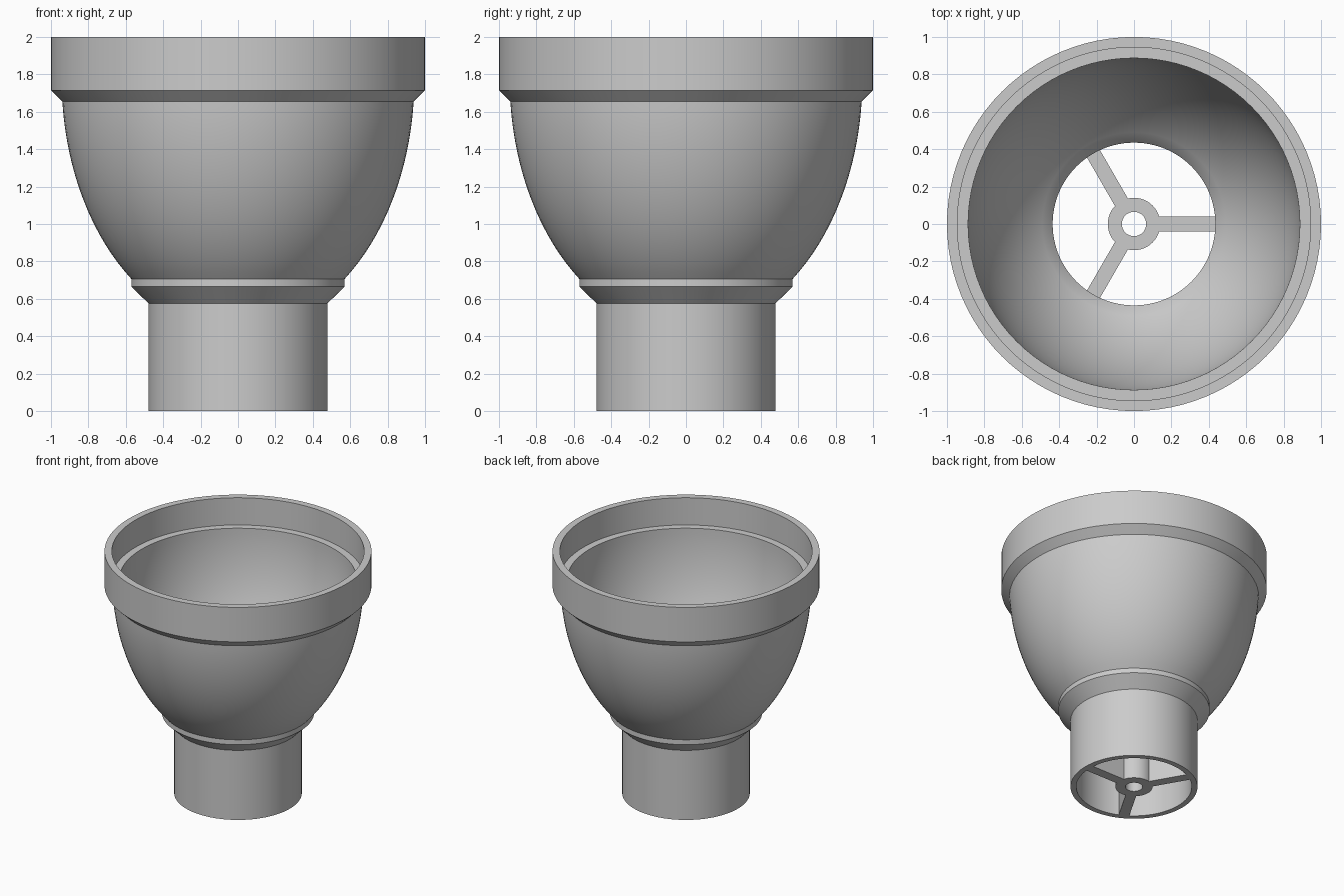
import bpy, bmesh, math
from mathutils import Matrix

cube = bpy.data.objects.get("Cube")
if cube:
    bpy.data.objects.remove(cube, do_unlink=True)

GREY = (0.6, 0.6, 0.6, 1.0)
grey = bpy.data.materials.new("plain grey")
grey.use_nodes = True
grey.diffuse_color = GREY
grey.node_tree.nodes["Principled BSDF"].inputs["Base Color"].default_value = GREY

SEGMENTS = 96


def finish(name, bm):
    bmesh.ops.remove_doubles(bm, verts=bm.verts, dist=1e-5)
    bmesh.ops.recalc_face_normals(bm, faces=bm.faces)
    mesh = bpy.data.meshes.new(name)
    bm.to_mesh(mesh)
    bm.free()
    mesh.materials.append(grey)
    obj = bpy.data.objects.new(name, mesh)
    bpy.context.collection.objects.link(obj)
    bpy.ops.object.select_all(action='DESELECT')
    obj.select_set(True)
    bpy.context.view_layer.objects.active = obj
    bpy.ops.object.shade_smooth_by_angle(angle=math.radians(25))
    return obj


def lathe(name, profile):
    """Revolve a closed (radius, height) profile around z."""
    bm = bmesh.new()
    verts = [bm.verts.new((r, 0, z)) for r, z in profile]
    edges = [bm.edges.new((v, verts[i - 1])) for i, v in enumerate(verts)]
    bmesh.ops.spin(bm, geom=verts + edges, cent=(0, 0, 0), axis=(0, 0, 1),
                   angle=math.tau, steps=SEGMENTS, use_duplicate=False)
    return finish(name, bm)


def bowl_curve(radius, depth, z_start, z_end, steps=24):
    """Elliptical bowl wall, widest at the ledge height."""
    points = []
    for i in range(steps + 1):
        z = z_start + (z_end - z_start) * i / steps
        points.append((radius * math.sqrt(1 - ((LEDGE - z) / depth) ** 2), z))
    return points


# Funnel shell: tube, collar, bowl, rim, inner ledge and inner wall
LEDGE = 1.775
TUBE_INNER = 0.435
outer = [(0.478, 0), (0.478, 0.575), (0.57, 0.665)]
outer += bowl_curve(0.943, 1.342, 0.705, 1.655)
rim = [(1, 1.715), (1, 2), (0.945, 2), (0.945, LEDGE)]
inner = bowl_curve(0.887, 1.282, LEDGE, 0.66) + [(TUBE_INNER, 0.655), (TUBE_INNER, 0)]
lathe("funnel_shell", outer + rim + inner)

# Central hub with a through hole
HEIGHT = 0.2
HUB = 0.14
lathe("hub", [(0.065, 0), (HUB, 0), (HUB, HEIGHT), (0.065, HEIGHT)])

# Three spokes joining hub and tube
length = TUBE_INNER + 0.002 - (HUB - 0.006)
for i in range(3):
    bm = bmesh.new()
    place = (Matrix.Rotation(i * math.tau / 3, 4, 'Z')
             @ Matrix.Translation((HUB - 0.006 + length / 2, 0, HEIGHT / 2))
             @ Matrix.Diagonal((length, 0.08, HEIGHT, 1)))
    bmesh.ops.create_cube(bm, size=1, matrix=place)
    finish(f"spoke_{i + 1}", bm)
